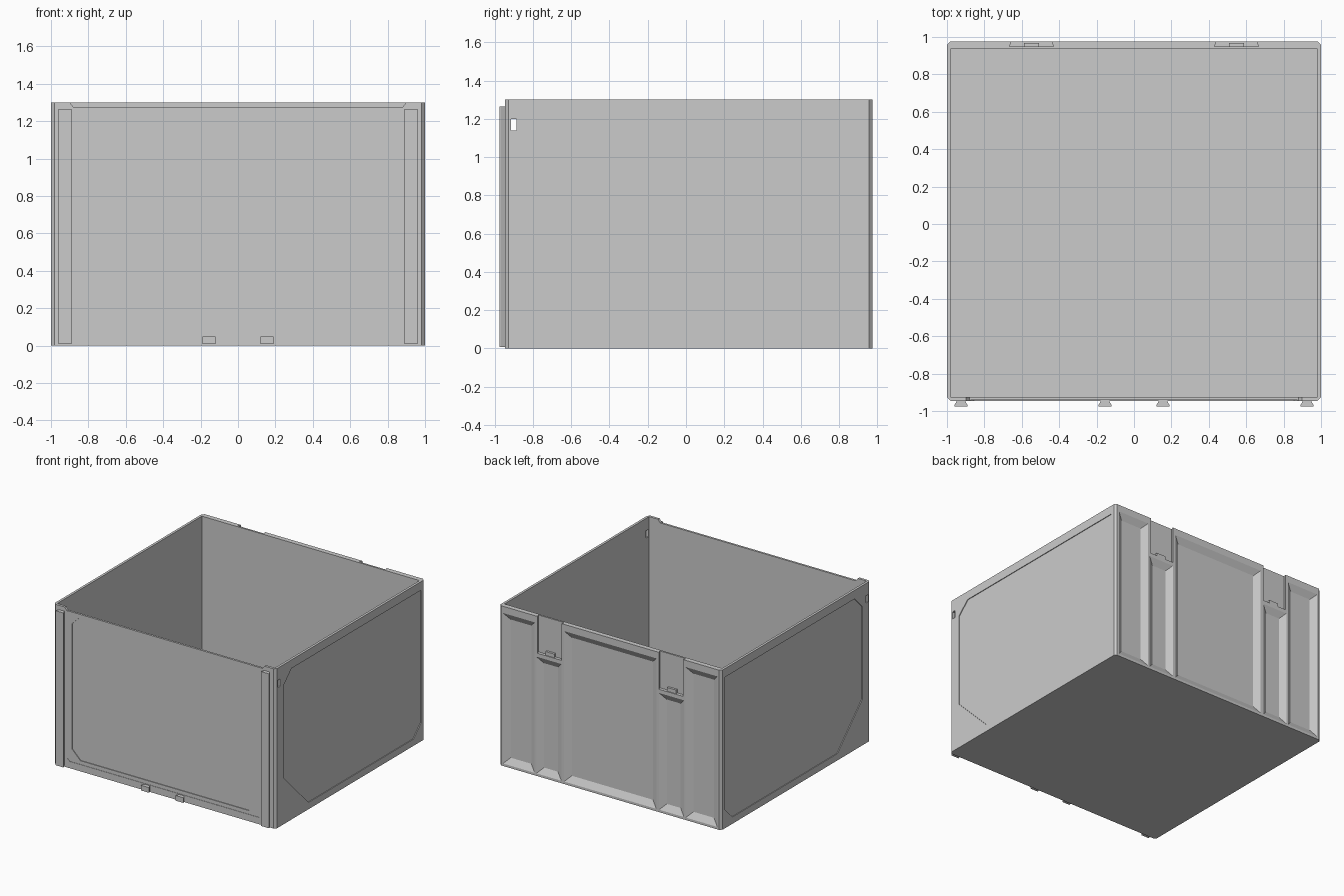
import bpy, bmesh

if "Cube" in bpy.data.objects:
    bpy.data.objects.remove(bpy.data.objects["Cube"])

FRONT, BACK, HEIGHT = -0.945, 0.975, 1.30


def loft(name, a, b):
    """Solid between two matching closed loops of 3D points."""
    bm = bmesh.new()
    va = [bm.verts.new(p) for p in a]
    vb = [bm.verts.new(p) for p in b]
    bm.faces.new(va)
    bm.faces.new(vb[::-1])
    n = len(va)
    for i in range(n):
        j = (i + 1) % n
        bm.faces.new((va[i], vb[i], vb[j], va[j]))
    bmesh.ops.recalc_face_normals(bm, faces=bm.faces)
    me = bpy.data.meshes.new(name)
    bm.to_mesh(me)
    bm.free()
    ob = bpy.data.objects.new(name, me)
    bpy.context.collection.objects.link(ob)
    return ob


def prism(name, pts, axis, lo, hi):
    """Extrude a 2D outline along x, y or z."""
    put = {'x': lambda p, t: (t, p[0], p[1]),
           'y': lambda p, t: (p[0], t, p[1]),
           'z': lambda p, t: (p[0], p[1], t)}[axis]
    return loft(name, [put(p, lo) for p in pts], [put(p, hi) for p in pts])


def rect(x0, x1, y0, y1):
    return [(x0, y0), (x1, y0), (x1, y1), (x0, y1)]


def chamfered(x0, x1, y0, y1, c):
    return [(x0 + c, y0), (x1 - c, y0), (x1, y0 + c), (x1, y1 - c),
            (x1 - c, y1), (x0 + c, y1), (x0, y1 - c), (x0, y0 + c)]


def cut(body, cutter):
    cutter.hide_render = True
    m = body.modifiers.new("cut", 'BOOLEAN')
    m.operation, m.solver, m.object = 'DIFFERENCE', 'EXACT', cutter
    bpy.context.view_layer.objects.active = body
    bpy.ops.object.modifier_apply(modifier=m.name)
    bpy.data.objects.remove(cutter)


# Open box with chamfered vertical corners
box = prism("box_body", chamfered(-1, 1, FRONT, BACK, 0.018), 'z', 0, HEIGHT)
cut(box, prism("cavity", rect(-0.98, 0.98, -0.925, 0.935), 'z', 0.015, 1.4))

# Lowered front rim between the corner posts
cut(box, prism("rim_notch", [(-0.88, 1.275), (0.88, 1.275), (0.915, 1.32), (-0.915, 1.32)],
               'y', -1.0, -0.9))

# Stepped front panel
cut(box, prism("front_frame", chamfered(-0.875, 0.875, 0.055, 1.4, 0.02), 'y', -1.0, FRONT + 0.003))
cut(box, prism("front_panel", chamfered(-0.835, 0.835, 0.085, 1.255, 0.075), 'y', -1.0, FRONT + 0.009))

# Side panels and small slots near the front
side = [(-0.84, 1.13), (-0.74, 1.23), (0.925, 1.23), (0.925, 0.15),
        (0.83, 0.055), (-0.52, 0.055), (-0.84, 0.375)]
for s in (-1, 1):
    cut(box, prism("side_panel", side, 'x', s * 0.994, s * 1.1))
    cut(box, prism("side_slot", rect(-0.915, -0.885, 1.14, 1.20), 'x', s * 0.95, s * 1.1))


# Back pockets with sloping walls
def pocket(x0, x1, z0, z1):
    d, w, e = 0.028, 0.05, 0.01
    k = w * e / d
    outer = rect(x0 - k, x1 + k, z0 - k, z1 + k)
    inner = rect(x0 + w, x1 - w, z0 + w, z1 - w)
    loop = loft("pocket", [(x, BACK + e, z) for x, z in outer],
                [(x, BACK - d, z) for x, z in inner])
    cut(box, loop)


pocket(-0.415, 0.415, 0.02, 1.245)
for s in (-1, 1):
    for a, b, top in ((0.68, 0.965, 1.245), (0.44, 0.665, 0.97)):
        x0, x1 = sorted((s * a, s * b))
        pocket(x0, x1, 0.02, top)
    # Latch slot open at the top, undercut at its sides
    x0, x1 = sorted((s * 0.43, s * 0.665))
    cut(box, prism("latch_slot", [(x0, 0.95), (x1, 0.95), (x1 - 0.02, 1.0), (x0 + 0.02, 1.0)],
                   'z', 1.0, 1.4))
    prism("latch_catch", rect(s * 0.548 - 0.04, s * 0.548 + 0.04, 0.94, 0.968), 'z', 0.99, 1.03)


# Dovetail rails and short pegs on the front
def dovetail(name, xc, z0, z1):
    y0, y1 = -0.975, FRONT + 0.008
    prof = [(xc - 0.035, y0), (xc + 0.035, y0), (xc + 0.035, y0 + 0.006),
            (xc + 0.018, y1), (xc - 0.018, y1), (xc - 0.035, y0 + 0.006)]
    return prism(name, prof, 'z', z0, z1)


for s, label in ((-1, "left"), (1, "right")):
    dovetail("front_rail_" + label, s * 0.925, 0.008, 1.265)
    dovetail("front_peg_" + label, s * 0.155, 0.008, 0.05)
